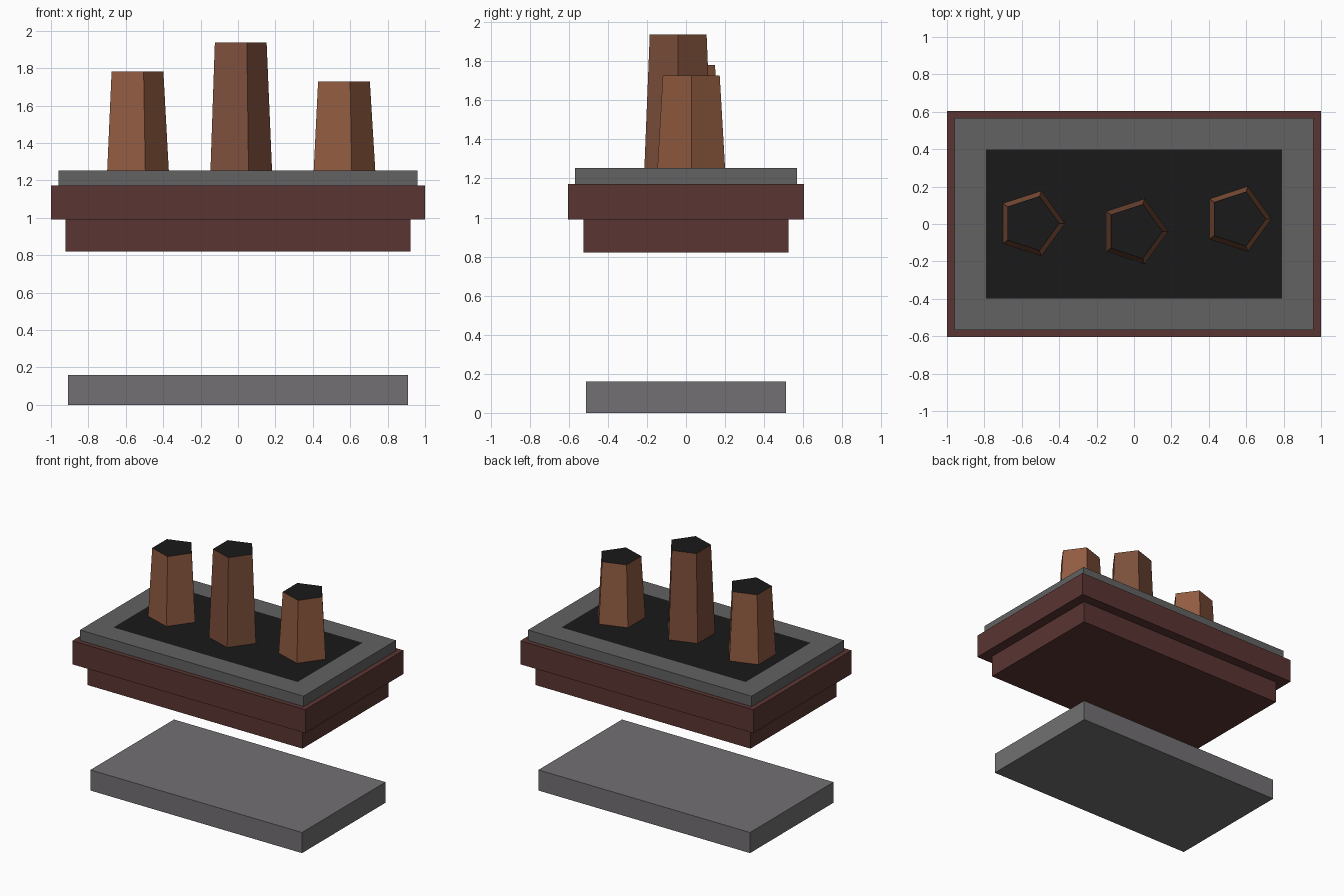
import bpy, bmesh, math
from mathutils import Matrix

if "Cube" in bpy.data.objects:
    bpy.data.objects.remove(bpy.data.objects["Cube"])


def material(name, r, g, b):
    mat = bpy.data.materials.new(name)
    mat.diffuse_color = (r, g, b, 1)
    mat.use_nodes = True
    mat.node_tree.nodes["Principled BSDF"].inputs["Base Color"].default_value = mat.diffuse_color
    return mat


brick = material("dark_brick", 0.10, 0.036, 0.032)
slate = material("slate", 0.17, 0.163, 0.17)
mortar = material("mortar", 0.125, 0.122, 0.122)
soot = material("soot", 0.01, 0.01, 0.01)
clay = material("clay", 0.28, 0.105, 0.052)
dark_clay = material("dark_clay", 0.20, 0.077, 0.043)


def finish(bm, name, *mats):
    bmesh.ops.recalc_face_normals(bm, faces=bm.faces)
    mesh = bpy.data.meshes.new(name)
    bm.to_mesh(mesh)
    bm.free()
    for mat in mats:
        mesh.materials.append(mat)
    obj = bpy.data.objects.new(name, mesh)
    bpy.context.collection.objects.link(obj)
    return obj


def top_face(bm):
    return max(bm.faces, key=lambda f: f.calc_center_median().z)


def slab(name, half_x, half_y, z0, z1, mat, inset=0):
    bm = bmesh.new()
    size = Matrix.Diagonal((2 * half_x, 2 * half_y, z1 - z0, 1))
    bmesh.ops.create_cube(bm, size=1, matrix=Matrix.Translation((0, 0, (z0 + z1) / 2)) @ size)
    if inset:
        # sooty panel framed by the slab's rim
        panel = top_face(bm)
        bmesh.ops.inset_region(bm, faces=[panel], thickness=inset, use_even_offset=True)
        panel.material_index = 1
    return finish(bm, name, mat, soot)


def pot(name, x, y, z0, z1, mat):
    # tapered five-sided pot with one corner toward +x
    bm = bmesh.new()
    rings = []
    for radius, z in ((0.182, z0), (0.153, z1)):
        rings.append([bm.verts.new((x + radius * math.cos(i * math.tau / 5),
                                    y + radius * math.sin(i * math.tau / 5), z))
                      for i in range(5)])
    low, high = rings
    for i in range(5):
        j = (i + 1) % 5
        bm.faces.new((low[i], low[j], high[j], high[i]))
    # sooty mouth
    bm.faces.new(high).material_index = 1
    return finish(bm, name, mat, soot)


# Floating foot slab
slab("base_slab", 0.908, 0.512, 0.0, 0.16, slate)

# Stepped brick courses and capping
slab("lower_course", 0.922, 0.526, 0.82, 0.99, brick)
slab("upper_course", 1.0, 0.603, 0.99, 1.172, brick)
slab("mortar_cap", 0.96, 0.567, 1.172, 1.253, mortar, inset=0.169)

# Chimney pots
pot("left_pot", -0.552, 0.003, 1.253, 1.782, clay)
pot("middle_pot", 0.0, -0.04, 1.253, 1.938, dark_clay)
pot("right_pot", 0.552, 0.027, 1.253, 1.728, clay)
